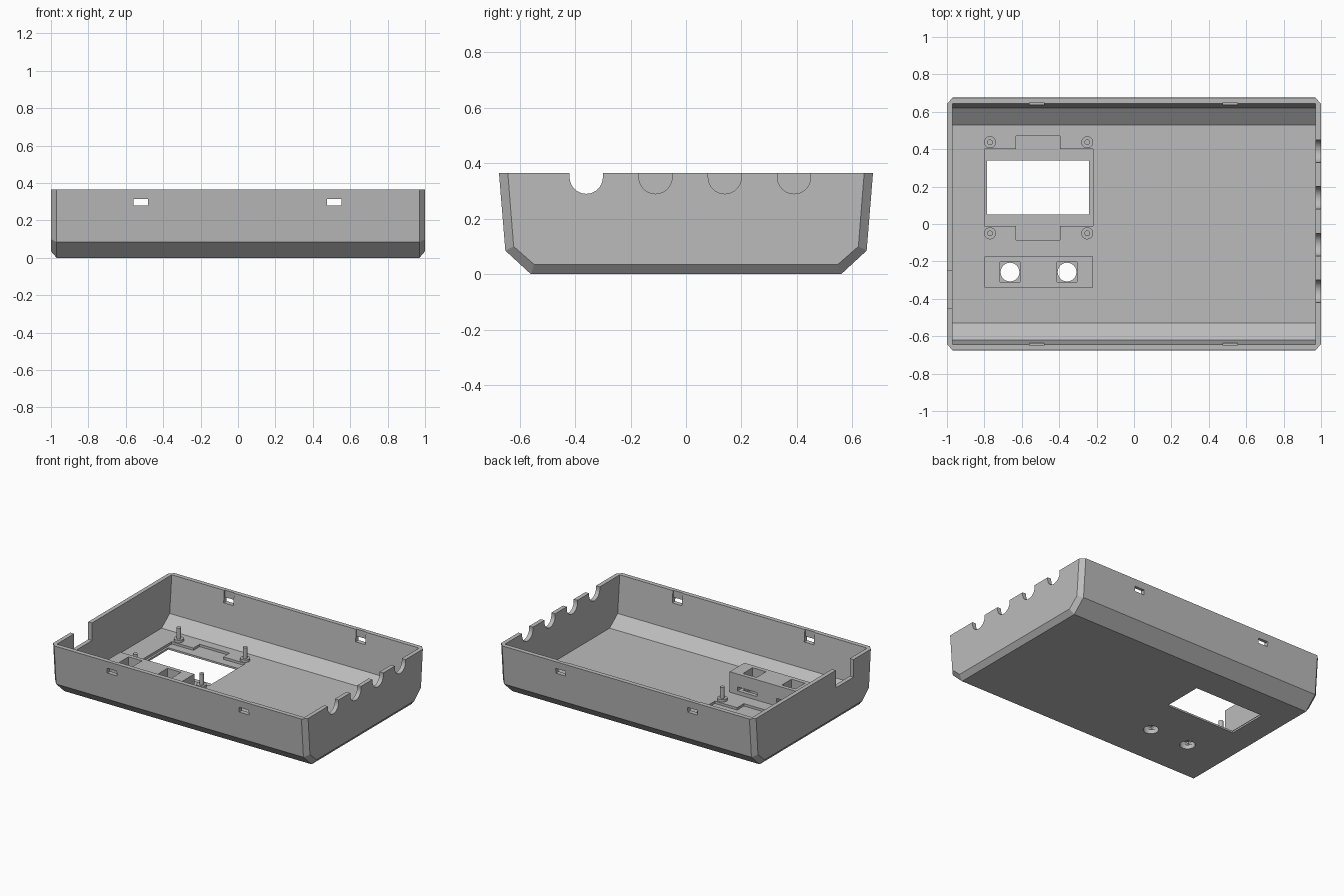
import bpy
import bmesh
import math
from mathutils import Matrix, Vector

old = bpy.data.objects.get("Cube")
if old:
    bpy.data.objects.remove(old, do_unlink=True)

grey = bpy.data.materials.new("plain grey")
grey.use_nodes = True
colour = (0.5, 0.5, 0.5, 1)
grey.diffuse_color = colour
grey.node_tree.nodes["Principled BSDF"].inputs["Base Color"].default_value = colour


def finish(bm, name):
    bmesh.ops.recalc_face_normals(bm, faces=bm.faces)
    mesh = bpy.data.meshes.new(name)
    bm.to_mesh(mesh)
    bm.free()
    mesh.materials.append(grey)
    obj = bpy.data.objects.new(name, mesh)
    bpy.context.collection.objects.link(obj)
    return obj


def box(name, x0, x1, y0, y1, z0, z1):
    bm = bmesh.new()
    bmesh.ops.create_cube(bm, size=1)
    low, high = Vector((x0, y0, z0)), Vector((x1, y1, z1))
    bmesh.ops.scale(bm, vec=high - low, verts=bm.verts)
    bmesh.ops.translate(bm, vec=(low + high) / 2, verts=bm.verts)
    return finish(bm, name)


def cylinder(name, centre, radius, depth, along_x=False):
    bm = bmesh.new()
    turn = Matrix.Rotation(math.pi / 2, 4, "Y") if along_x else Matrix()
    bmesh.ops.create_cone(bm, cap_ends=True, segments=40, radius1=radius, radius2=radius,
                          depth=depth, matrix=Matrix.Translation(centre) @ turn)
    return finish(bm, name)


def loft(name, sections):
    """Skin mirrored half profiles (y, z), each placed at its own x."""
    bm = bmesh.new()
    rings = []
    for x, half in sections:
        outline = [(-y, z) for y, z in half] + [(y, z) for y, z in reversed(half)]
        rings.append([bm.verts.new((x, y, z)) for y, z in outline])
    n = len(rings[0])
    for a, b in zip(rings, rings[1:]):
        for i in range(n):
            j = (i + 1) % n
            bm.faces.new((a[i], a[j], b[j], b[i]))
    bm.faces.new(rings[0])
    bm.faces.new(rings[-1])
    return finish(bm, name)


def cut(target, cutter):
    cutter.hide_render = True
    mod = target.modifiers.new("cut", "BOOLEAN")
    mod.operation = "DIFFERENCE"
    mod.solver = "EXACT"
    mod.object = cutter
    bpy.context.view_layer.objects.active = target
    bpy.ops.object.modifier_apply(modifier=mod.name)
    bpy.data.objects.remove(cutter, do_unlink=True)


def smooth(obj):
    bpy.ops.object.select_all(action="DESELECT")
    obj.select_set(True)
    bpy.context.view_layer.objects.active = obj
    bpy.ops.object.shade_smooth_by_angle(angle=math.radians(25))


# Tray shell with chamfered ends and a hollow inside
top, floor = 0.365, 0.03
full = [(0.675, top), (0.652, 0.085), (0.56, 0)]
end = [(0.643, top), (0.622, 0.1), (0.548, 0.035)]
inside = [(0.655, 0.5), (0.62, 0.1), (0.53, floor)]
tray = loft("tray", [(-1, end), (-0.97, full), (0.97, full), (1, end)])
cut(tray, loft("hollow", [(-0.97, inside), (0.97, inside)]))

# Cable cutouts in the right wall, one notch in the opposite wall
for y in (-0.36, -0.11, 0.14, 0.39):
    cut(tray, cylinder("cable_round", (1, y, 0.35), 0.06, 0.2, True))
    cut(tray, box("cable_gap", 0.9, 1.1, y - 0.06, y + 0.06, 0.35, 0.5))
cut(tray, box("notch", -1.1, -0.9, -0.45, -0.25, 0.24, 0.5))

# Latch slots, with shallow guides up the inside of the long walls
for x in (-0.52, 0.515):
    for side in (-1, 1):
        y0, y1 = sorted((side * 0.6, side * 0.649))
        cut(tray, box("latch_guide", x - 0.038, x + 0.038, y0, y1, 0.28, 0.5))
    cut(tray, box("latch_slot", x - 0.038, x + 0.038, -0.8, 0.8, 0.28, 0.315))

# Screen recess with two tabs, and the window through it
cut(tray, box("recess", -0.8, -0.22, -0.01, 0.4, 0.013, 0.1))
cut(tray, box("recess_tabs", -0.63, -0.395, -0.085, 0.47, 0.013, 0.1))
cut(tray, box("window", -0.785, -0.24, 0.05, 0.34, -0.1, 0.1))

# Button housing with square pockets, side slots and round floor holes
housing = box("button_housing", -0.8, -0.22, -0.34, -0.175, 0.02, 0.175)
for x in (-0.663, -0.358):
    cut(housing, box("pocket", x - 0.053, x + 0.053, -0.31, -0.203, -0.1, 0.3))
    cut(housing, box("side_slot", x - 0.075, x + 0.075, -0.4, -0.1, 0.056, 0.084))
    cut(tray, cylinder("button_hole", (x, -0.257, 0), 0.05, 0.2))

# Screen mounting posts on round feet
for x in (-0.77, -0.25):
    for y in (-0.05, 0.437):
        smooth(cylinder("post_foot", (x, y, 0.034), 0.032, 0.028))
        smooth(cylinder("post", (x, y, 0.08), 0.015, 0.09))

smooth(tray)
